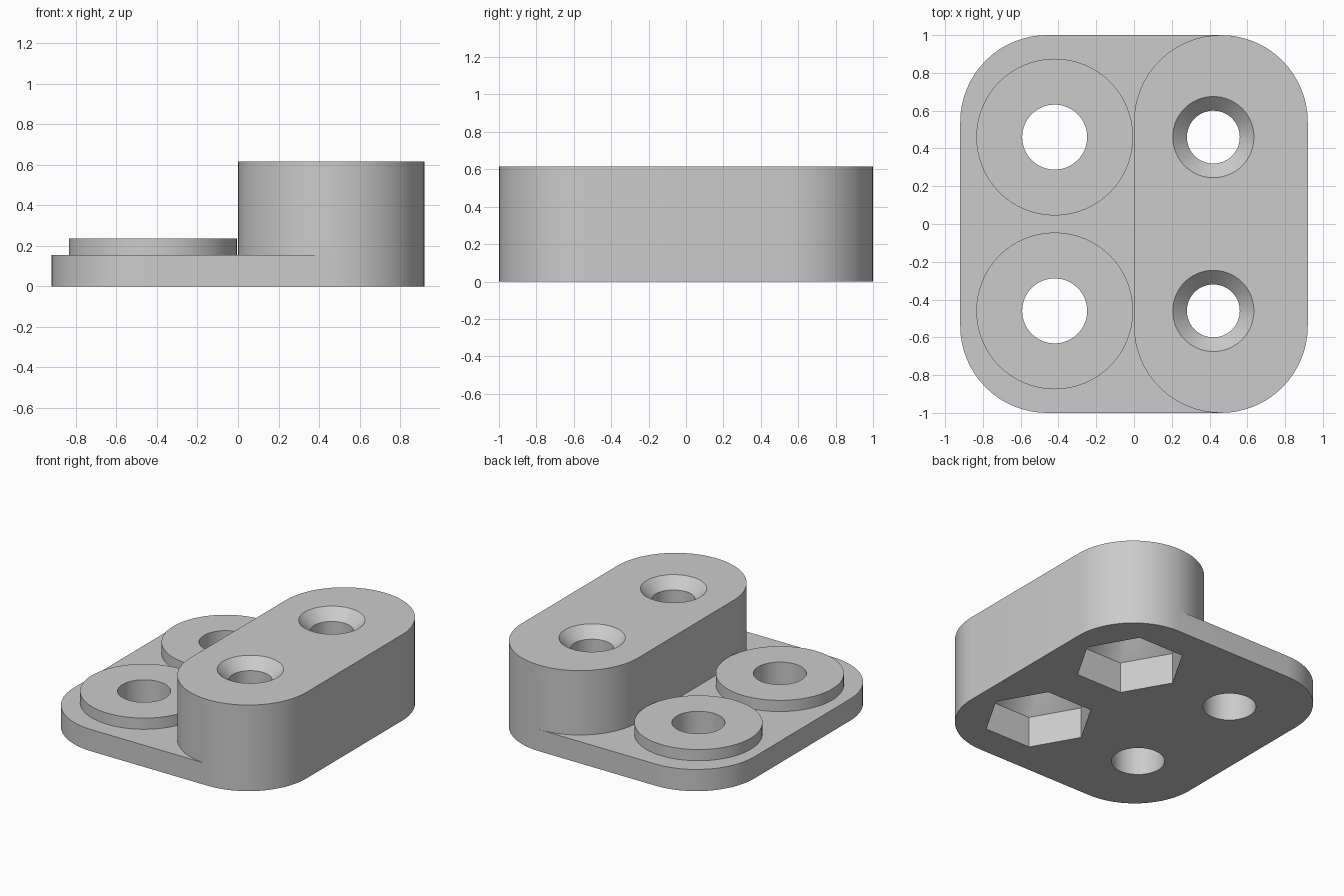
import bpy
import bmesh
from math import cos, sin, tau, radians

if "Cube" in bpy.data.objects:
    bpy.data.objects.remove(bpy.data.objects["Cube"], do_unlink=True)

grey = bpy.data.materials.new("plain grey")
grey.use_nodes = True
colour = (0.6, 0.6, 0.6, 1)
grey.diffuse_color = colour
grey.node_tree.nodes["Principled BSDF"].inputs["Base Color"].default_value = colour

HALF_X, HALF_Y, CORNER = 0.92, 1.0, 0.46
PLATE_TOP, DISC_TOP, BLOCK_TOP = 0.155, 0.235, 0.615
HOLE_X, HOLE_Y = 0.42, 0.46


def circle(x, y, z, r, sides=64):
    return [(x + r * cos(tau * i / sides), y + r * sin(tau * i / sides), z)
            for i in range(sides)]


def hull(name, points):
    """Convex solid wrapped around the given rings of points."""
    bm = bmesh.new()
    for p in points:
        bm.verts.new(p)
    bmesh.ops.remove_doubles(bm, verts=bm.verts, dist=0.0001)
    bmesh.ops.convex_hull(bm, input=bm.verts)
    bmesh.ops.dissolve_limit(bm, angle_limit=radians(0.5),
                             verts=bm.verts, edges=bm.edges)
    bmesh.ops.recalc_face_normals(bm, faces=bm.faces)
    mesh = bpy.data.meshes.new(name)
    bm.to_mesh(mesh)
    bm.free()
    mesh.materials.append(grey)
    obj = bpy.data.objects.new(name, mesh)
    bpy.context.collection.objects.link(obj)
    return obj


def rounded_slab(name, x0, x1, top):
    xs = (x0 + CORNER, x1 - CORNER)
    y = HALF_Y - CORNER
    return hull(name, [p for x in xs for s in (-1, 1) for z in (0, top)
                       for p in circle(x, s * y, z, CORNER)])


def combine(body, tool, operation):
    mod = body.modifiers.new(operation.lower(), 'BOOLEAN')
    mod.operation, mod.solver, mod.object = operation, 'EXACT', tool
    bpy.context.view_layer.objects.active = body
    bpy.ops.object.modifier_apply(modifier=mod.name)
    bpy.data.objects.remove(tool, do_unlink=True)


# Base plate with the tall rounded block along one side
body = rounded_slab("bracket_body", -HALF_X, HALF_X, PLATE_TOP)
combine(body, rounded_slab("tall_block", 0, HALF_X, BLOCK_TOP), 'UNION')

for side in (-1, 1):
    y = side * HOLE_Y

    # Raised disc with a through hole
    disc = circle(-HOLE_X, y, 0.08, 0.415) + circle(-HOLE_X, y, DISC_TOP, 0.415)
    combine(body, hull("raised_disc", disc), 'UNION')
    hole = circle(-HOLE_X, y, -0.1, 0.172) + circle(-HOLE_X, y, 0.4, 0.172)
    combine(body, hull("disc_hole", hole), 'DIFFERENCE')

    # Screw bore through the tall block
    bore = circle(HOLE_X, y, -0.1, 0.14) + circle(HOLE_X, y, 0.8, 0.14)
    combine(body, hull("screw_bore", bore), 'DIFFERENCE')

    # Countersink at the top
    sink = circle(HOLE_X, y, BLOCK_TOP - 0.075, 0.14) \
        + circle(HOLE_X, y, BLOCK_TOP + 0.1, 0.315)
    combine(body, hull("countersink", sink), 'DIFFERENCE')

    # Hexagonal nut pocket below, tapering up into the bore
    pocket = circle(HOLE_X, y, -0.1, 0.36, 6) + circle(HOLE_X, y, 0.22, 0.36, 6) \
        + circle(HOLE_X, y, 0.42, 0.14)
    combine(body, hull("nut_pocket", pocket), 'DIFFERENCE')

# Smooth the curved walls, keep the rims sharp
bpy.ops.object.select_all(action='DESELECT')
body.select_set(True)
bpy.context.view_layer.objects.active = body
bpy.ops.object.shade_smooth_by_angle(angle=radians(25))
